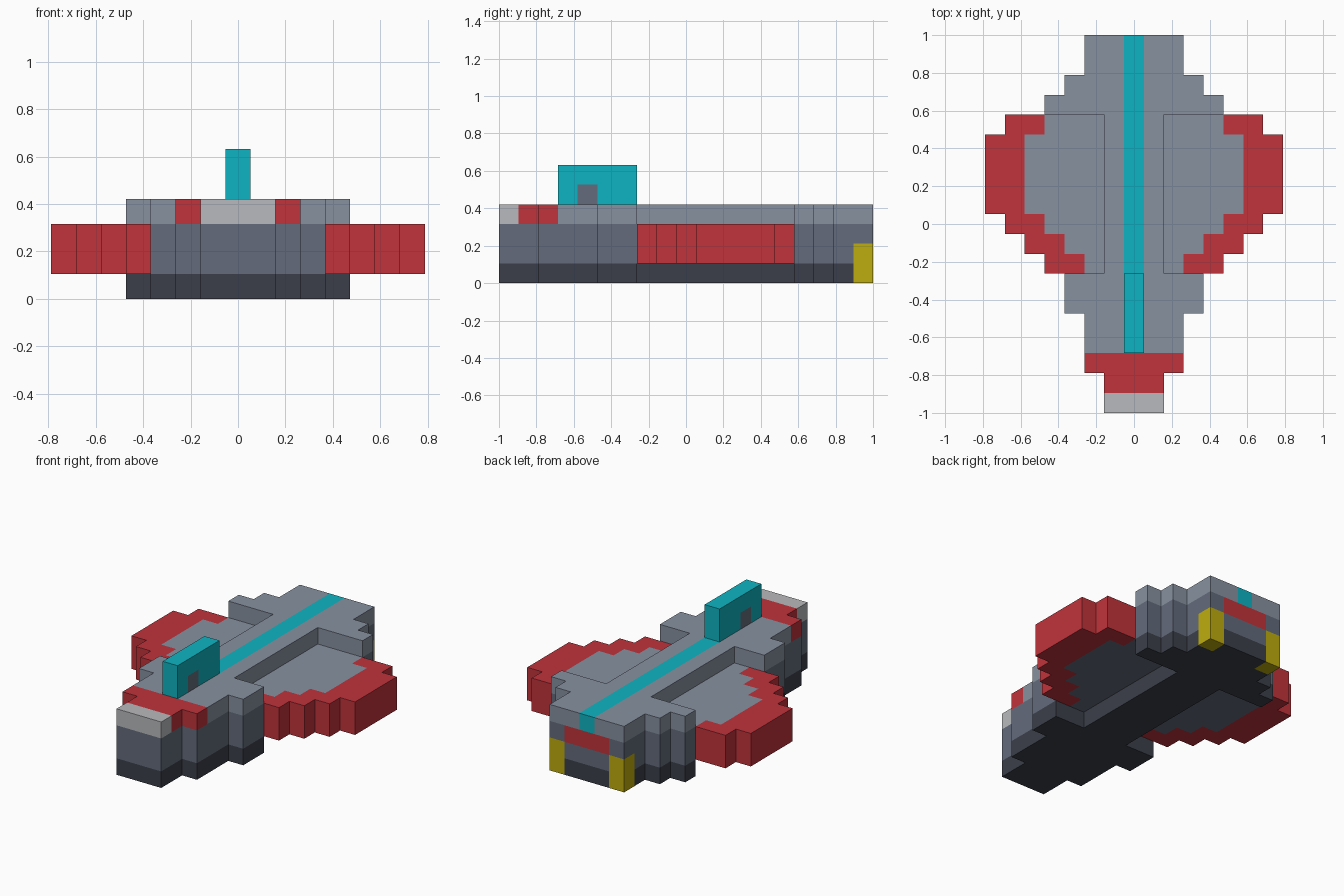
import bpy
import bmesh
from mathutils import Vector

if "Cube" in bpy.data.objects:
    bpy.data.objects.remove(bpy.data.objects["Cube"], do_unlink=True)

LENGTH = 19                # blocks from nose to stern
U = 2 / LENGTH             # size of one block

COLOURS = {
    "light_slate": "8791a0",
    "mid_slate": "636b7b",
    "dark_slate": "3b3f49",
    "red": "c0333b",
    "cyan": "0db4c2",
    "yellow": "beac0e",
    "pale_grey": "b9babd",
}


def linear(code):
    channels = [int(code[i:i + 2], 16) / 255 for i in (0, 2, 4)]
    return [c / 12.92 if c < 0.04 else ((c + 0.055) / 1.055) ** 2.4 for c in channels] + [1]


MATS = {}
for colour, code in COLOURS.items():
    mat = bpy.data.materials.new(colour)
    mat.use_nodes = True
    mat.diffuse_color = linear(code)
    mat.node_tree.nodes["Principled BSDF"].inputs["Base Color"].default_value = linear(code)
    MATS[colour] = mat


def rows(start, runs):
    """Expand (row count, half width) runs into a reach in blocks per row."""
    reach = [half for count, half in runs for _ in range(count)]
    return {start + i: half for i, half in enumerate(reach)}


# Stepped plan outlines, nose to stern; reach counts blocks beside the centre block
HULL = rows(0, [(2, 1), (3, 2), (2, 3), (8, 1), (1, 4), (1, 3), (2, 2)])
WING = rows(7, [(1, 4), (1, 5), (1, 6), (4, 7), (1, 6)])


def hull_paint(x, y, z):
    if y == 18 and abs(x) == 2 and z < 2:
        return "yellow"                      # exhausts
    if y == 18 and abs(x) < 2 and z == 2:
        return "red"                         # stern panel
    if z == 3:
        if y < 3:
            return "red" if y else "pale_grey"   # nose cap
        return "light_slate" if x else "cyan"    # centre stripe
    return "mid_slate" if z else "dark_slate"


def wing_paint(x, y, z):
    if abs(x) > WING[y] - 2:
        return "red"                         # rim, two blocks wide
    return "light_slate" if z == 2 else "mid_slate"


def fin_paint(x, y, z):
    return "mid_slate" if (y, z) == (4, 4) else "cyan"


def wing_cells(side):
    return {(side * x, y, z) for y, r in WING.items() for x in range(2, r + 1) for z in (1, 2)}


PARTS = {
    "hull": ({(x, y, z) for y, r in HULL.items() for x in range(-r, r + 1) for z in range(4)},
             hull_paint),
    "left_wing": (wing_cells(1), wing_paint),
    "right_wing": (wing_cells(-1), wing_paint),
    "fin": ({(0, y, z) for y in range(3, 7) for z in (4, 5)}, fin_paint),
}
SOLID = set().union(*(cells for cells, _ in PARTS.values()))


def build(name, cells, paint):
    """Skin the outer block faces of one part and merge flat areas of one colour."""
    bm = bmesh.new()
    used = []
    for cell in sorted(cells):
        colour = paint(*cell)
        if colour not in used:
            used.append(colour)
        centre = Vector(cell) + Vector((0, 0.5, 0.5))
        for axis in range(3):
            for sign in (-1, 1):
                n = Vector((0, 0, 0))
                n[axis] = sign
                if tuple(int(c + d) for c, d in zip(cell, n)) in SOLID:
                    continue
                a = Vector((0, 0, 0))
                a[(axis + 1) % 3] = 1
                b = n.cross(a)
                corners = [centre + (n + s * a + t * b) / 2
                           for s, t in ((-1, -1), (1, -1), (1, 1), (-1, 1))]
                face = bm.faces.new([bm.verts.new(p) for p in corners])
                face.material_index = used.index(colour)
    bmesh.ops.remove_doubles(bm, verts=bm.verts, dist=0.001)
    bmesh.ops.dissolve_limit(bm, angle_limit=0.01, verts=bm.verts, edges=bm.edges,
                             delimit={'MATERIAL'})
    for v in bm.verts:
        v.co = v.co * U - Vector((0, 1, 0))
    mesh = bpy.data.meshes.new(name)
    bm.to_mesh(mesh)
    bm.free()
    for colour in used:
        mesh.materials.append(MATS[colour])
    bpy.context.collection.objects.link(bpy.data.objects.new(name, mesh))


for part, (cells, paint) in PARTS.items():
    build(part, cells, paint)
